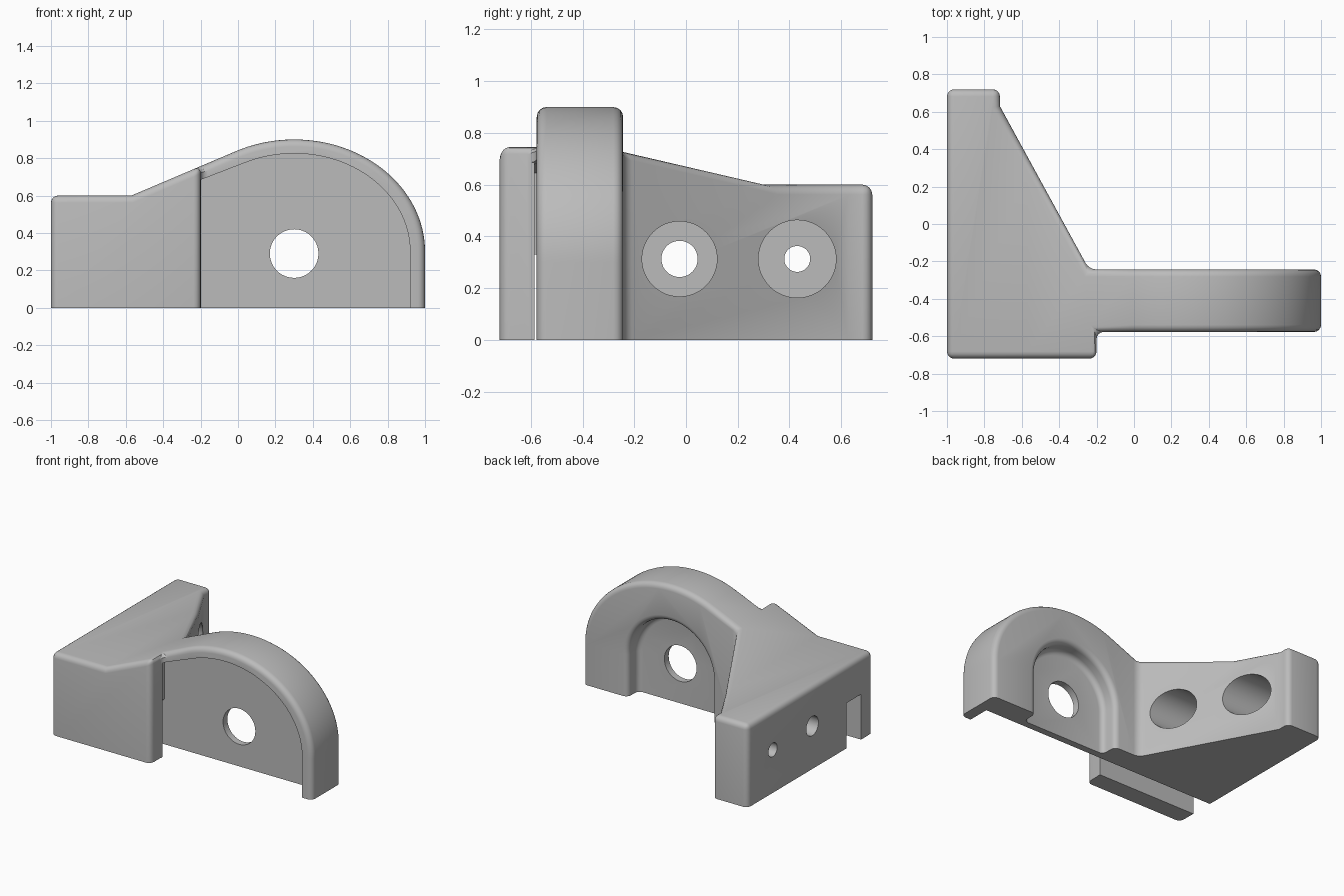
import bpy, bmesh, math
from mathutils import Vector

cube = bpy.data.objects.get("Cube")
if cube:
    bpy.data.objects.remove(cube, do_unlink=True)

metal = bpy.data.materials.new("plain grey")
metal.use_nodes = True
grey = (0.5, 0.5, 0.5, 1)
metal.diffuse_color = grey
metal.node_tree.nodes["Principled BSDF"].inputs["Base Color"].default_value = grey


def prism(name, points, lo, hi, axis):
    """Extrude a 2D outline from lo to hi along the given axis."""
    place = {"x": lambda a, b, t: (t, a, b),
             "y": lambda a, b, t: (a, t, b),
             "z": lambda a, b, t: (a, b, t)}[axis]
    bm = bmesh.new()
    base = bm.faces.new([bm.verts.new(place(a, b, lo)) for a, b in points])
    ext = bmesh.ops.extrude_face_region(bm, geom=[base])
    moved = [v for v in ext["geom"] if isinstance(v, bmesh.types.BMVert)]
    bmesh.ops.translate(bm, verts=moved, vec=Vector(place(0, 0, hi - lo)))
    bmesh.ops.recalc_face_normals(bm, faces=bm.faces)
    mesh = bpy.data.meshes.new(name)
    bm.to_mesh(mesh)
    bm.free()
    mesh.materials.append(metal)
    obj = bpy.data.objects.new(name, mesh)
    bpy.context.collection.objects.link(obj)
    return obj


def ellipse(cx, cy, rx, ry, start=0, end=360, steps=48):
    angles = [math.radians(start + (end - start) * i / steps) for i in range(steps + 1)]
    return [(cx + rx * math.cos(a), cy + ry * math.sin(a)) for a in angles]


def circle(cx, cy, r):
    return ellipse(cx, cy, r, r)[:-1]


def apply(obj, mod):
    bpy.context.view_layer.objects.active = obj
    bpy.ops.object.modifier_apply(modifier=mod.name)


def combine(obj, tool, operation="DIFFERENCE"):
    mod = obj.modifiers.new("cut", "BOOLEAN")
    mod.operation, mod.solver, mod.object = operation, "EXACT", tool
    apply(obj, mod)
    bpy.data.objects.remove(tool, do_unlink=True)


DEEP = -0.2   # body is built below the floor, then trimmed flat
CX, CZ = 0.3, 0.3

# Bracket body: side profile with a domed arch, limited by the plan outline
crown = ellipse(CX, CZ, 0.7, 0.6, 0, 116)
profile = [(-1, DEEP), (1, DEEP)] + crown + [(-0.57, 0.6), (-1, 0.6)]
plan = [(-1, -0.72), (-0.2, -0.72), (-0.2, -0.577), (1.2, -0.577), (1.2, -0.243),
        (-0.24, -0.243), (-0.717, 0.63), (-0.717, 0.72), (-1, 0.72)]
body = prism("bracket", profile, -1, 1, "y")
combine(body, prism("plan_tool", plan, -0.5, 1.2, "z"), "INTERSECT")

# Rear pocket of the arch
pocket = [(-0.04, DEEP - 0.1), (0.64, DEEP - 0.1)] + ellipse(CX, CZ, 0.34, 0.34, 0, 180)
combine(body, prism("pocket_tool", pocket, -0.365, -0.1, "y"))

# Rounded edges
bevel = body.modifiers.new("round", "BEVEL")
bevel.width, bevel.segments = 0.038, 4
bevel.limit_method, bevel.angle_limit = "ANGLE", math.radians(35)
apply(body, bevel)

# Front recess under the rim, reaching in behind the front plate
rim = ellipse(CX, CZ, 0.62, 0.525, 0, 115)
for left, top, front in ((-0.3, 0.645, -0.585), (-0.198, 0.685, -0.8)):
    recess = [(left, -0.3), (0.92, -0.3)] + rim + [(left, top)]
    combine(body, prism("recess_tool", recess, front, -0.415, "y"))

# Slot open to the side and the underside
slot = [(-1.2, -0.3), (-0.25, -0.3), (-0.25, 0.33), (-1.2, 0.33)]
combine(body, prism("slot_tool", slot, -0.585, -0.415, "y"))

# Hole through the arch web
combine(body, prism("web_hole_tool", circle(CX, 0.29, 0.13), -0.8, 0, "y"))

# Two counterbored screw holes
for y, bore, shank in ((-0.025, 0.145, 0.07), (0.43, 0.15, 0.05)):
    combine(body, prism("bore_tool", circle(y, 0.313, bore), -0.9, 0, "x"))
    combine(body, prism("shank_tool", circle(y, 0.313, shank), -1.2, -0.5, "x"))

# Flat underside
floor = [(-1.5, -1), (1.5, -1), (1.5, 1), (-1.5, 1)]
combine(body, prism("floor_tool", floor, -1, 0, "z"))

bpy.ops.object.select_all(action="DESELECT")
body.select_set(True)
bpy.context.view_layer.objects.active = body
bpy.ops.object.shade_smooth_by_angle(angle=math.radians(30))
